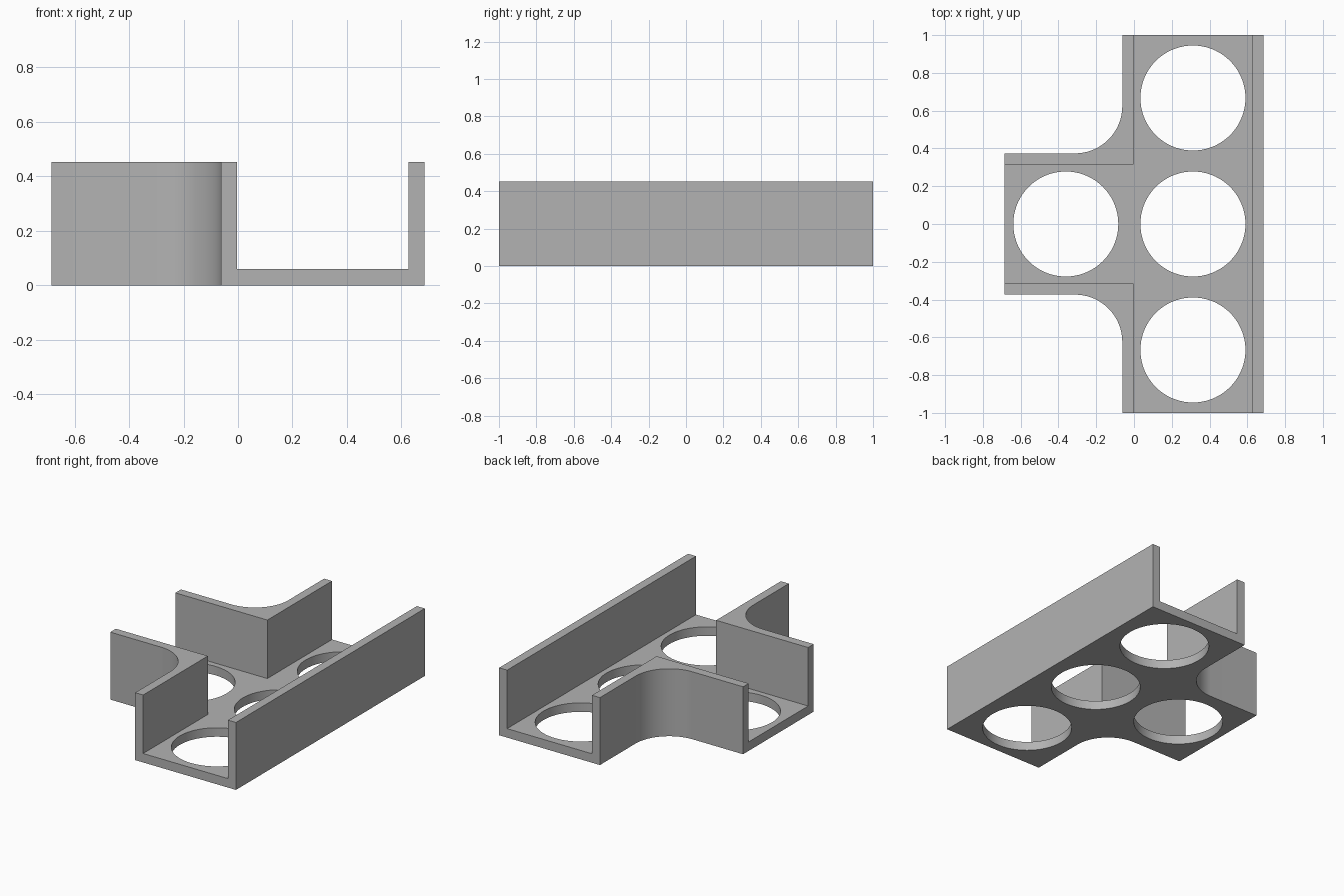
import bpy, bmesh, math

cube = bpy.data.objects.get("Cube")
if cube:
    bpy.data.objects.remove(cube, do_unlink=True)

HEIGHT, WALL, FLOOR = 0.452, 0.059, 0.06
SIDE, END = 0.685, 1.0           # half width, half length
INNER_X, INNER_Y = -0.003, 0.315  # channel corner
OUTER_X, OUTER_Y = INNER_X - WALL, INNER_Y + WALL
FILLET = 0.25
HOLE_R = 0.278

grey = bpy.data.materials.new("plain grey")
grey.use_nodes = True
grey.diffuse_color = (0.45, 0.45, 0.45, 1)
grey.node_tree.nodes["Principled BSDF"].inputs["Base Color"].default_value = grey.diffuse_color


def prism(name, points, bottom, top):
    """Solid made by raising a flat outline."""
    bm = bmesh.new()
    face = bm.faces.new([bm.verts.new((x, y, bottom)) for x, y in points])
    raised = bmesh.ops.extrude_face_region(bm, geom=[face])["geom"]
    verts = [v for v in raised if isinstance(v, bmesh.types.BMVert)]
    bmesh.ops.translate(bm, verts=verts, vec=(0, 0, top - bottom))
    bmesh.ops.recalc_face_normals(bm, faces=bm.faces)
    mesh = bpy.data.meshes.new(name)
    bm.to_mesh(mesh)
    bm.free()
    mesh.materials.append(grey)
    obj = bpy.data.objects.new(name, mesh)
    bpy.context.collection.objects.link(obj)
    return obj


def arc(cx, cy, radius, start, end, steps):
    angles = [math.radians(start + (end - start) * i / steps) for i in range(steps + 1)]
    return [(cx + radius * math.cos(a), cy + radius * math.sin(a)) for a in angles]


def mirrored(half):
    """Complete an outline by mirroring its upper half across y = 0."""
    return half + [(x, -y) for x, y in reversed(half)]


# T-shaped body with rounded outer inside corners
fillet = arc(OUTER_X - FILLET, OUTER_Y + FILLET, FILLET, 0, -90, 24)
body = prism("channel_junction",
             mirrored([(SIDE, END), (OUTER_X, END)] + fillet + [(-SIDE, OUTER_Y)]),
             0, HEIGHT)

# T-shaped channel, open at its three ends
cutters = [prism("channel_cutter",
                 mirrored([(SIDE - WALL, END + 0.1), (INNER_X, END + 0.1),
                           (INNER_X, INNER_Y), (-SIDE - 0.1, INNER_Y)]),
                 FLOOR, HEIGHT + 0.1)]

# Round holes through the floor
for x, y in [(0.312, 0.667), (0.312, 0), (0.312, -0.667), (-0.361, 0)]:
    circle = arc(x, y, HOLE_R, 0, 360, 72)[:-1]
    cutters.append(prism("hole_cutter", circle, -0.1, FLOOR + 0.1))

bpy.ops.object.select_all(action="DESELECT")
body.select_set(True)
bpy.context.view_layer.objects.active = body
for cutter in cutters:
    cutter.hide_render = True
    cut = body.modifiers.new("cut", "BOOLEAN")
    cut.operation = "DIFFERENCE"
    cut.solver = "EXACT"
    cut.object = cutter
    bpy.ops.object.modifier_apply(modifier=cut.name)
    bpy.data.objects.remove(cutter, do_unlink=True)

bpy.ops.object.shade_smooth_by_angle(angle=math.radians(30))
